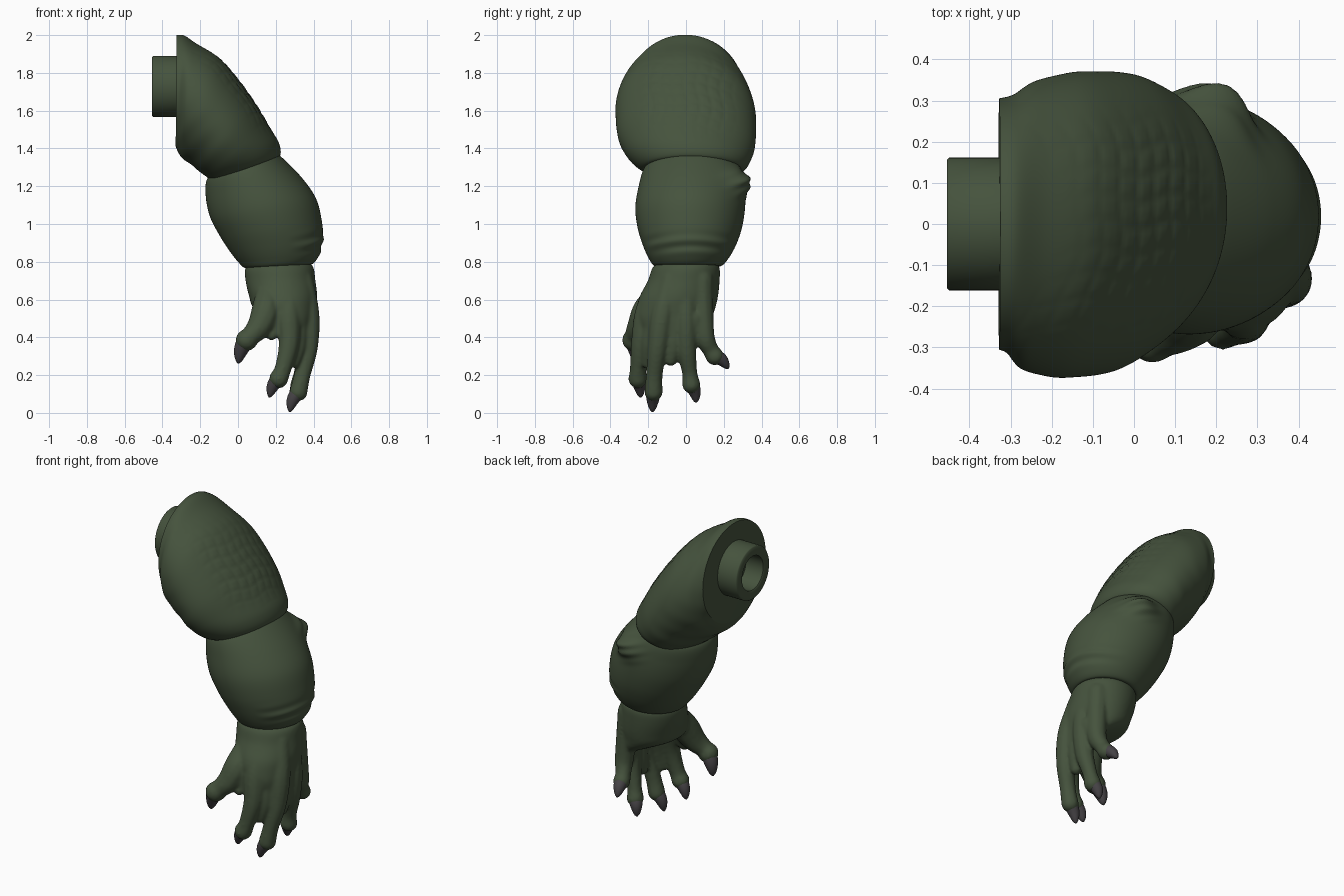
import bpy, bmesh, math
from mathutils import Vector

if "Cube" in bpy.data.objects:
    bpy.data.objects.remove(bpy.data.objects["Cube"])


def material(name, rgb):
    m = bpy.data.materials.new(name)
    m.diffuse_color = (*rgb, 1)
    m.use_nodes = True
    m.node_tree.nodes["Principled BSDF"].inputs["Base Color"].default_value = m.diffuse_color
    return m


SKIN = material("green_skin", (0.06, 0.086, 0.047))
HORN = material("dark_claw", (0.06, 0.055, 0.06))


def finish(bm, name, mat, angle=40):
    bmesh.ops.recalc_face_normals(bm, faces=bm.faces)
    me = bpy.data.meshes.new(name)
    bm.to_mesh(me)
    bm.free()
    me.materials.append(mat)
    ob = bpy.data.objects.new(name, me)
    bpy.context.collection.objects.link(ob)
    bpy.ops.object.select_all(action='DESELECT')
    ob.select_set(True)
    bpy.context.view_layer.objects.active = ob
    bpy.ops.object.shade_smooth_by_angle(angle=math.radians(angle))
    return ob


def spline(keys, steps):
    """Catmull-Rom through tuples of any length."""
    out = []
    n = len(keys)
    for i in range(n - 1):
        a, b, c, d = keys[max(i - 1, 0)], keys[i], keys[i + 1], keys[min(i + 2, n - 1)]
        for s in range(steps):
            t = s / steps
            out.append([0.5 * (2 * q + (r - p) * t + (2 * p - 5 * q + 4 * r - w) * t * t
                               + (3 * q - p - 3 * r + w) * t ** 3) for p, q, r, w in zip(a, b, c, d)])
    out.append(list(keys[-1]))
    return out


def skin_rings(bm, rings):
    loops = [[bm.verts.new(p) for p in ring] for ring in rings]
    for a, b in zip(loops, loops[1:]):
        for i in range(len(a)):
            j = (i + 1) % len(a)
            bm.faces.new((a[i], a[j], b[j], b[i]))
    bm.faces.new(loops[0])
    bm.faces.new(loops[-1])


def limb(bm, keys, steps, sides, relief=lambda p, outer: 0, twist=0):
    """Rings given as inner x,z / outer x,z / half width / y centre."""
    rings = []
    sections = spline(keys, steps)
    for i, (xi, zi, xo, zo, hw, yc) in enumerate(sections):
        c = Vector(((xi + xo) / 2, yc, (zi + zo) / 2))
        a = Vector(((xo - xi) / 2, 0, (zo - zi) / 2))
        turn = twist * math.sin(math.pi * i / (len(sections) - 1))
        ring = []
        for k in range(sides):
            t = 2 * math.pi * k / sides
            p = c + a * math.cos(t) + Vector((0, hw * math.sin(t), 0))
            n = (p - c).normalized()
            p += n * relief(p, math.cos(t))
            p += Vector((0.7, 0, -0.7)) * turn * (p.y - yc)
            ring.append(p)
        rings.append(ring)
    skin_rings(bm, rings)


def clamp(v):
    return max(0, min(1, v))


def groove(v, gap, width):
    d = (v / gap - round(v / gap)) * gap
    return math.exp(-(d / width) ** 2)


# Upper arm with faint scale grid on the outer side, soft rolls underneath
def scales(p, outer):
    s = p.x * 0.62 - p.z * 0.78
    mask = clamp((outer - 0.45) * 3) * clamp((1.93 - p.z) * 6) * clamp((p.z - 1.45) * 6)
    mask *= clamp((0.3 - abs(p.y)) * 8)
    g = max(groove(p.y + 0.012 * math.sin(s * 22), 0.064, 0.01),
            groove(s + 0.01 * math.sin(p.y * 25), 0.068, 0.01))
    roll = 0.0015 * clamp(0.2 - outer) * math.sin(s * 60)
    return roll - 0.0045 * g * mask


bm = bmesh.new()
limb(bm, [(-.33, 1.41, -.325, 2.0, .305, 0), (-.315, 1.375, -.285, 1.998, .315, 0),
          (-.29, 1.345, -.22, 1.955, .35, -.003), (-.25, 1.315, -.1, 1.88, .37, -.002),
          (-.205, 1.28, 0, 1.77, .371, 0), (-.175, 1.255, .1, 1.63, .362, .003),
          (-.15, 1.235, .17, 1.51, .335, .01), (-.125, 1.222, .216, 1.43, .30, .02),
          (-.105, 1.225, .224, 1.365, .26, .027), (-.08, 1.25, .185, 1.335, .215, .025)],
     13, 190, scales, 0.1)
finish(bm, "upper_arm", SKIN)


# Forearm with elbow folds and wrist creases
def folds(p, outer):
    d = (p - Vector((.2, .29, 1.23)))
    elbow = math.exp(-(d.x / .09) ** 2 - (d.y / .1) ** 2 - (d.z / .07) ** 2)
    out = elbow * (0.064 + 0.009 * math.cos((d.z + d.x * 0.35) * 2 * math.pi / 0.055))
    crease = math.exp(-((p.z - .895) / .05) ** 2) * clamp(outer * 1.5 - 0.4)
    return out + 0.006 * crease * math.sin((p.z - 0.05 * p.y + 0.8 * p.y * p.y) * 2 * math.pi / 0.075)


bm = bmesh.new()
limb(bm, [(-.11, 1.28, .17, 1.40, .2, .03), (-.165, 1.235, .235, 1.35, .255, .033),
          (-.17, 1.14, .338, 1.245, .28, .028), (-.147, 1.035, .412, 1.137, .29, .022),
          (-.098, .94, .443, 1.02, .276, .02), (-.047, .86, .45, .92, .247, .018),
          (.0, .80, .432, .84, .212, .014), (.035, .768, .397, .79, .178, .01),
          (.075, .78, .36, .79, .14, .01)], 12, 150, folds)
finish(bm, "forearm", SKIN)

# Shoulder peg: a short tube
bm = bmesh.new()
profile = [(-.315, .161), (-.45, .161), (-.455, .156), (-.455, .107), (-.452, .103), (-.335, .103)]
skin_rings(bm, [[(x, r * math.cos(k * math.pi / 32), 1.728 + r * math.sin(k * math.pi / 32))
                 for k in range(64)] for x, r in profile])
finish(bm, "shoulder_peg", SKIN, 50)


# Hand: palm, fingers and webbing fused into one skin
def chain(bm, keys):
    for x, y, z, r in spline(keys, 8):
        g = bmesh.ops.create_icosphere(bm, subdivisions=2, radius=r)
        bmesh.ops.translate(bm, verts=g["verts"], vec=(x, y, z))


FINGERS = {  # finger path with radii, then claw tip
    "thumb": ([(.16, -.12, .66, .06), (.15, -.2, .55, .08), (.115, -.245, .46, .068),
               (.07, -.272, .41, .054), (.045, -.28, .385, .06)], (0, -.262, .262)),
    "index": ([(.26, -.13, .70, .06), (.265, -.2, .54, .07), (.27, -.235, .37, .057),
               (.237, -.253, .23, .046), (.215, -.255, .18, .052)], (.165, -.24, .082)),
    "middle": ([(.34, -.08, .70, .06), (.37, -.125, .52, .064), (.372, -.15, .35, .054),
                (.34, -.168, .2, .046), (.32, -.172, .11, .05)], (.272, -.178, .005)),
    "ring": ([(.35, 0, .70, .055), (.37, .0, .5, .06), (.362, .003, .34, .053),
              (.335, .02, .21, .042), (.325, .028, .15, .05)], (.295, .055, .055)),
    "little": ([(.33, .08, .70, .067), (.345, .088, .52, .06), (.35, .1, .4, .054),
                (.335, .13, .335, .045), (.33, .152, .3, .05)], (.31, .226, .235)),
}
WEBS = [[(.365, -.065, .5, .05), (.36, -.07, .36, .046), (.352, -.08, .28, .034)],
        [(.365, .045, .5, .05), (.355, .06, .41, .04)],
        [(.32, -.17, .5, .055), (.32, -.195, .36, .042), (.3, -.21, .26, .025)],
        [(.2, -.21, .52, .05), (.19, -.225, .44, .035), (.178, -.24, .41, .028)]]
bm = bmesh.new()
limb(bm, [(.07, .80, .37, .80, .15, .005), (.038, .765, .4, .77, .178, .0), (.04, .70, .41, .70, .19, -.012),
          (.058, .62, .42, .62, .207, -.037), (.083, .555, .417, .56, .208, -.052),
          (.17, .51, .41, .50, .195, -.058), (.27, .47, .395, .44, .165, -.06)], 6, 48)
for path, tip in FINGERS.values():
    chain(bm, path)
for web in WEBS:
    chain(bm, web)
hand = finish(bm, "hand", SKIN)
fuse = hand.modifiers.new("fuse", 'REMESH')
fuse.mode = 'VOXEL'
fuse.voxel_size = 0.009
fuse.use_smooth_shade = True
soft = hand.modifiers.new("soften", 'SMOOTH')
soft.factor = 0.5
soft.iterations = 8

# Claws: tapered, blunt and slightly hooked
for name, (path, tip) in FINGERS.items():
    start, tip = Vector(path[-1][:3]), Vector(tip)
    axis = (tip - start).normalized()
    side = axis.cross(Vector((0, 0, 1))).normalized()
    up = side.cross(axis)
    size = 0.048 if name == "thumb" else 0.041
    bm = bmesh.new()
    rings = []
    for s in range(13):
        t = s / 12
        r = size * math.sqrt(max(0.02, 1 - t ** 2.8)) * (1 - 0.35 * t)
        c = start.lerp(tip, t) + up * 0.01 * math.sin(math.pi * t)
        rings.append([c + r * (side * math.cos(a) + up * math.sin(a))
                      for a in (k * math.pi / 10 for k in range(20))])
    skin_rings(bm, rings)
    finish(bm, name + "_claw", HORN, 60)
